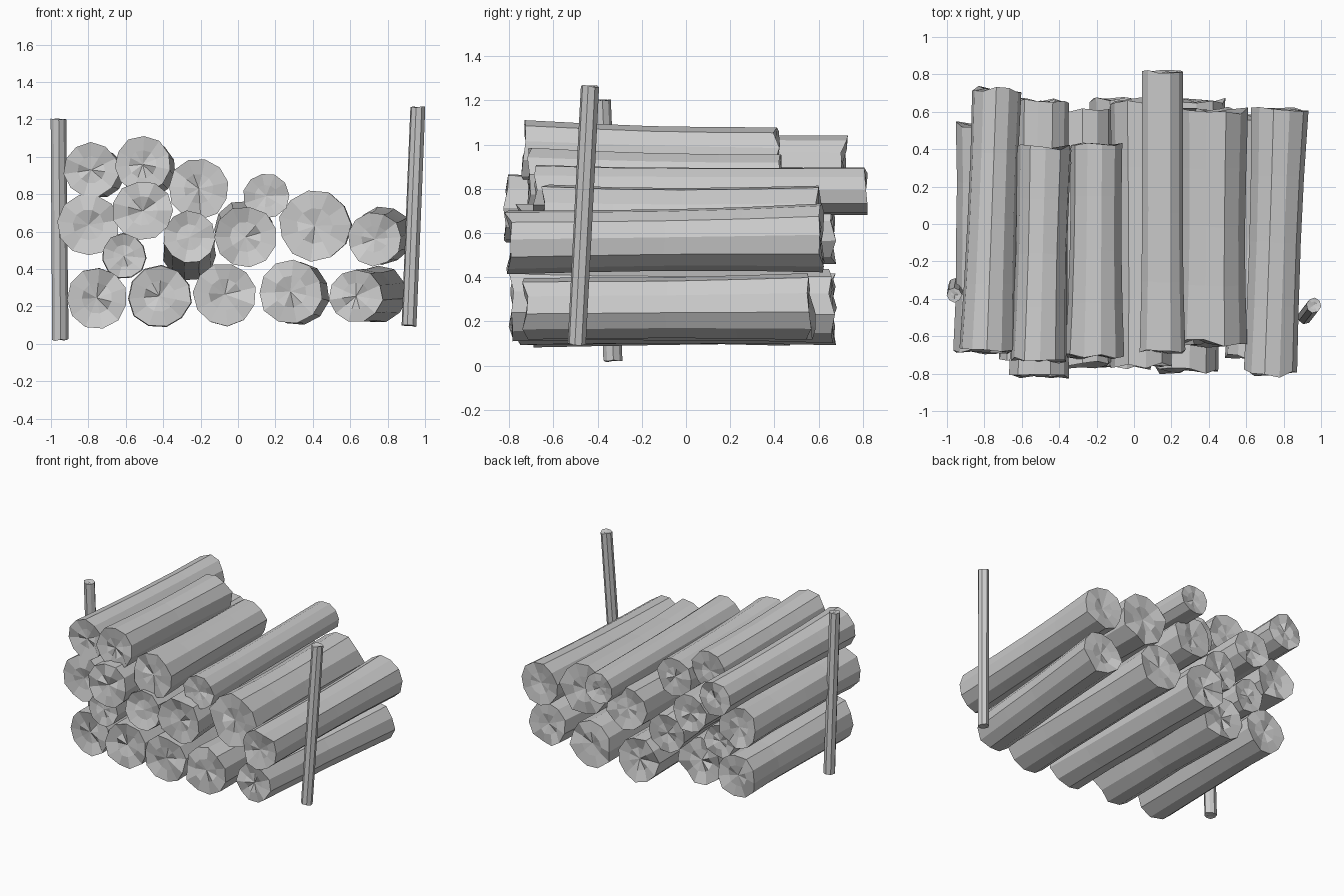
import bpy, bmesh, math, random
from mathutils import Vector

if "Cube" in bpy.data.objects:
    bpy.data.objects.remove(bpy.data.objects["Cube"])

rng = random.Random(4)


def log(name, a, b, ra, rb, sides=11, rings=5, waist=0.06, rough=0.03):
    """Rough-hewn log from point a to point b with slightly dished, uneven ends."""
    a, b = Vector(a), Vector(b)
    d = (b - a).normalized()
    ref = Vector((0, 0, 1)) if abs(d.z) < 0.7 else Vector((0, 1, 0))
    u = d.cross(ref).normalized()
    v = u.cross(d)
    bm = bmesh.new()
    phase = rng.random() * math.tau
    bumps = [1 + rng.uniform(-rough, rough) for _ in range(sides)]

    def ring(centre, r, jitter):
        out = []
        for i in range(sides):
            t = phase + math.tau * i / sides
            k = r * bumps[i]
            out.append(bm.verts.new(centre + u * math.cos(t) * k + v * math.sin(t) * k
                                    + d * rng.uniform(-jitter, jitter)))
        return out

    def bridge(p, q):
        for i in range(sides):
            j = (i + 1) % sides
            bm.faces.new((p[i], p[j], q[j], q[i]))

    # bark: rings pinched a little toward the middle
    r_mean = (ra + rb) / 2
    hoops = []
    for n in range(rings):
        t = n / (rings - 1)
        pinch = 1 - waist * math.sin(math.pi * t) + rng.uniform(-0.015, 0.015)
        end = n in (0, rings - 1)
        hoops.append(ring(a.lerp(b, t), (ra + (rb - ra) * t) * pinch,
                          r_mean * (0.12 if end else 0.05)))
    for p, q in zip(hoops, hoops[1:]):
        bridge(p, q)

    # sawn ends: inner ring and centre point
    for rim, c, r, s in ((hoops[0], a, ra, 1), (hoops[-1], b, rb, -1)):
        inner = ring(c + d * s * r * 0.05, r * 0.5, r * 0.1)
        bridge(rim, inner)
        tip = bm.verts.new(c + d * s * r * 0.1)
        for i in range(sides):
            bm.faces.new((inner[i], inner[(i + 1) % sides], tip))
    bmesh.ops.recalc_face_normals(bm, faces=bm.faces)
    me = bpy.data.meshes.new(name)
    bm.to_mesh(me)
    bm.free()
    ob = bpy.data.objects.new(name, me)
    bpy.context.collection.objects.link(ob)


# stacked logs: front x, z, y, radius, then back x, z, y, radius
LOGS = {
    "bottom": [
        (-.755, .245, -.68, .165, -.755, .25, .48, .16),
        (-.42, .255, -.72, .17, -.42, .255, .43, .17),
        (-.07, .265, -.76, .17, -.07, .26, .66, .165),
        (.28, .28, -.79, .17, .32, .27, .66, .17),
        (.63, .255, -.72, .145, .75, .265, .56, .155),
    ],
    "middle": [
        (-.80, .635, -.68, .165, -.80, .64, .53, .15),
        (-.61, .47, -.72, .118, -.61, .47, .48, .12),
        (-.51, .71, -.81, .16, -.49, .71, .66, .14),
        (-.26, .57, -.75, .14, -.26, .48, .60, .145),
        (.04, .57, -.75, .165, .03, .61, .66, .155),
        (.41, .63, -.64, .19, .42, .63, .61, .185),
        (.73, .56, -.80, .143, .78, .58, .61, .155),
    ],
    "top": [
        (-.785, .93, -.67, .147, -.735, .91, .72, .13),
        (-.51, .96, -.73, .15, -.48, .93, .41, .148),
        (-.21, .83, -.71, .16, -.20, .82, .43, .14),
        (.15, .79, -.68, .122, .15, .79, .81, .11),
    ],
}
for row, items in LOGS.items():
    for n, (x0, z0, y0, r0, x1, z1, y1, r1) in enumerate(items, 1):
        log(f"{row}_log_{n}", (x0, y0, z0), (x1, y1, z1), r0, r1)

# upright stakes holding the stack
log("left_stake", (-.95, -.33, .02), (-.96, -.38, 1.2), .042, .04,
    sides=8, rings=4, waist=0, rough=.08)
log("right_stake", (.913, -.495, .095), (.96, -.435, 1.265), .04, .04,
    sides=8, rings=4, waist=0, rough=.08)
